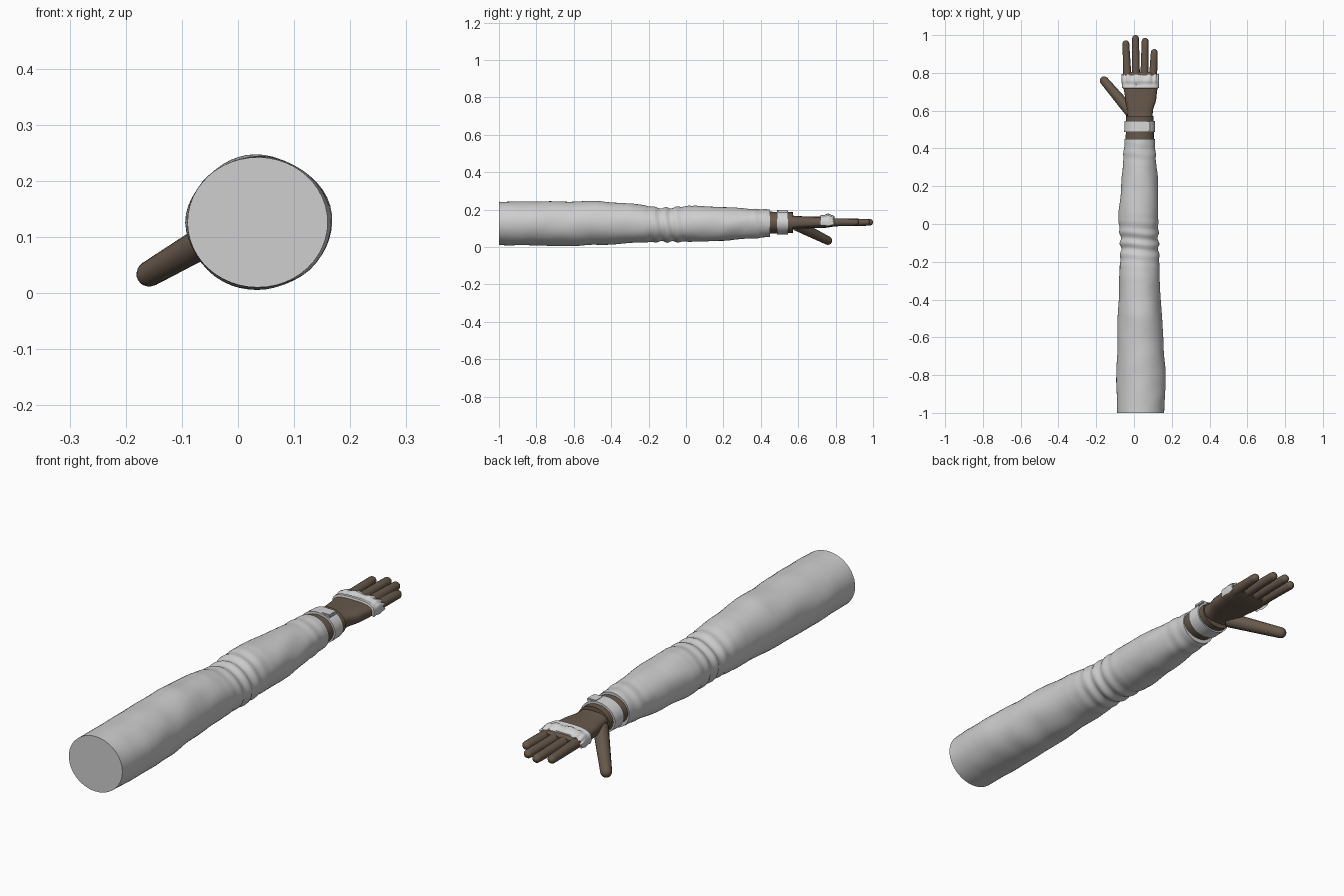
import bpy, bmesh, math
from mathutils import Vector, noise

if "Cube" in bpy.data.objects:
    bpy.data.objects.remove(bpy.data.objects["Cube"])


def material(name, rgb):
    m = bpy.data.materials.new(name)
    m.diffuse_color = (*rgb, 1)
    m.use_nodes = True
    m.node_tree.nodes["Principled BSDF"].inputs["Base Color"].default_value = m.diffuse_color
    return m


WHITE = material("white_cloth", (0.62, 0.62, 0.62))
LACE = material("pale_trim", (0.66, 0.67, 0.66))
SKIN = material("brown_skin", (0.135, 0.098, 0.07))


def finish(name, bm, mat, angle=50):
    bmesh.ops.recalc_face_normals(bm, faces=bm.faces)
    me = bpy.data.meshes.new(name)
    bm.to_mesh(me)
    bm.free()
    me.materials.append(mat)
    ob = bpy.data.objects.new(name, me)
    bpy.context.collection.objects.link(ob)
    bpy.ops.object.select_all(action='DESELECT')
    ob.select_set(True)
    bpy.context.view_layer.objects.active = ob
    bpy.ops.object.shade_smooth_by_angle(angle=math.radians(angle))
    return ob


def skin_rings(bm, rings, closed=True):
    vs = [[bm.verts.new(p) for p in r] for r in rings]
    n = len(vs[0])
    for a, b in zip(vs, vs[1:]):
        for i in range(n):
            j = (i + 1) % n
            bm.faces.new((a[i], a[j], b[j], b[i]))
    if closed:
        bm.faces.new(vs[0][::-1])
        bm.faces.new(vs[-1])


def sample(stations, y):
    """Smoothly interpolate (y, left, right, bottom, top) stations."""
    for a, b in zip(stations, stations[1:]):
        if y <= b[0] + 1e-6:
            t = (y - a[0]) / (b[0] - a[0])
            t = t * t * (3 - 2 * t) * 0.6 + t * 0.4
            return [p + (q - p) * t for p, q in zip(a[1:], b[1:])]
    return stations[-1][1:]


def tube(name, stations, mat, ys, segs=40, power=1.0, bump=None):
    bm = bmesh.new()
    rings = []
    for y in ys:
        l, r, b, t = sample(stations, y)
        ring = []
        for i in range(segs):
            a = 2 * math.pi * i / segs
            c, s = math.cos(a), math.sin(a)
            d = bump(y, a) if bump else 0
            x = math.copysign(abs(c) ** power, c) * ((r - l) / 2 + d)
            z = math.copysign(abs(s) ** power, s) * ((t - b) / 2 + d)
            ring.append(((l + r) / 2 + x, y, (b + t) / 2 + z))
        rings.append(ring)
    skin_rings(bm, rings)
    return finish(name, bm, mat)


def steps(a, b, n):
    return [a + (b - a) * i / n for i in range(n + 1)]


# Sleeve, with elbow wrinkles and soft dents
SLEEVE = [(-1, -.09, .16, .01, .242), (-.82, -.092, .168, .008, .242),
          (-.62, -.088, .156, .006, .243), (-.48, -.085, .146, .012, .245),
          (-.3, -.08, .136, .02, .232), (-.12, -.07, .13, .03, .207),
          (.05, -.082, .13, .028, .222), (.2, -.068, .128, .032, .214),
          (.35, -.055, .116, .046, .205), (.45, -.05, .11, .055, .2)]


def folds(y, a):
    elbow = math.exp(-((y + .1) / .085) ** 2)
    cuff = math.exp(-((y - .39) / .06) ** 2)
    wave = math.sin(y * 105 + 0.7 * math.sin(2 * a) + 0.4 * math.sin(a))
    soft = noise.noise(Vector((math.cos(a) * 1.3, y * 9, math.sin(a) * 1.3)))
    edge = min(1, (y + 1) * 12, (.45 - y) * 20)
    return (.0055 * elbow + .0015 * cuff) * wave + .004 * soft * edge


tube("sleeve", SLEEVE, WHITE, steps(-1, .45, 145), 48, 1, folds)

# Wrist, strap and strap buckle
tube("wrist", [(.4, -.045, .106, .072, .19), (.57, -.042, .104, .074, .186)],
     SKIN, [.4, .565, .572])
tube("wrist_strap", [(.485, -.052, .112, .066, .198), (.545, -.05, .111, .067, .196)],
     LACE, [.487, .491, .541, .545])


def box(name, centre, size, mat):
    bm = bmesh.new()
    bmesh.ops.create_cube(bm, size=1)
    for v in bm.verts:
        v.co = Vector(centre) + Vector([a * b for a, b in zip(v.co, size)])
    bmesh.ops.bevel(bm, geom=bm.edges[:], offset=.003, segments=2, affect='EDGES')
    return finish(name, bm, mat)


box("strap_buckle", (.062, .517, .191), (.045, .05, .014), LACE)

# Palm, flattened and rounded
PALM = [(.55, -.032, .096, .092, .17), (.6, -.036, .1, .098, .165),
        (.66, -.046, .118, .1, .163), (.74, -.058, .126, .102, .162),
        (.785, -.06, .126, .108, .156), (.805, -.054, .12, .116, .148)]
tube("palm", PALM, SKIN, steps(.55, .805, 20), 36, .7)


def finger(name, p0, p1, r0, r1):
    """Tapered finger with a rounded tip ending at p1."""
    p0, p1 = Vector(p0), Vector(p1)
    axis = (p1 - p0).normalized()
    u = axis.cross(Vector((0, 0, 1))).normalized()
    w = u.cross(axis)
    end = (p1 - p0).length - r1
    prof = [(end * k / 4, r0 + (r1 - r0) * k / 4) for k in range(5)]
    prof += [(end + r1 * math.sin(a), r1 * math.cos(a))
             for a in (math.radians(d) for d in (20, 40, 60, 75, 86))]
    rings = [[p0 + axis * d + (u * math.cos(t) + w * math.sin(t)) * r
              for t in (2 * math.pi * i / 16 for i in range(16))] for d, r in prof]
    bm = bmesh.new()
    skin_rings(bm, rings)
    return finish(name, bm, SKIN, 60)


for name, x0, x1, tip in (("index_finger", -.034, -.044, .972),
                          ("middle_finger", .01, .008, 1.0),
                          ("ring_finger", .055, .059, .985),
                          ("little_finger", .1, .108, .926)):
    finger(name, (x0, .76, .132), (x1, tip, .132), .022, .018)
finger("thumb", (-.015, .59, .118), (-.172, .775, .026), .031, .023)

# Ruffled trim over the back of the hand
bm = bmesh.new()
ROWS = [(.718, .0), (.72, .009), (.73, .010), (.737, .006), (.748, .012),
        (.762, .018), (.776, .011), (.79, .006), (.79, .0)]
N = 60
grid = []
for k, (y, lift) in enumerate(ROWS):
    row = []
    for i in range(N + 1):
        a = math.pi * (-.1 + 1.2 * i / N)
        l, r, b, t = sample(PALM, min(y, .775))
        c, s = math.cos(a), math.sin(a)
        ruffle = math.sin(i * 2 * math.pi / 7.5)
        on = 1 if k > 3 else 0
        h = lift + .0025 * ruffle * on
        x = (l + r) / 2 + math.copysign(abs(c) ** .7, c) * ((r - l) / 2 + min(h, .007))
        z = (b + t) / 2 + math.copysign(abs(s) ** .7, s) * ((t - b) / 2 + h)
        row.append(bm.verts.new((x, y + (.005 * ruffle if k > 5 else 0), z)))
    grid.append(row)
for a, b in zip(grid, grid[1:]):
    for i in range(N):
        bm.faces.new((a[i], a[i + 1], b[i + 1], b[i]))
finish("hand_ruffle", bm, LACE, 60)
